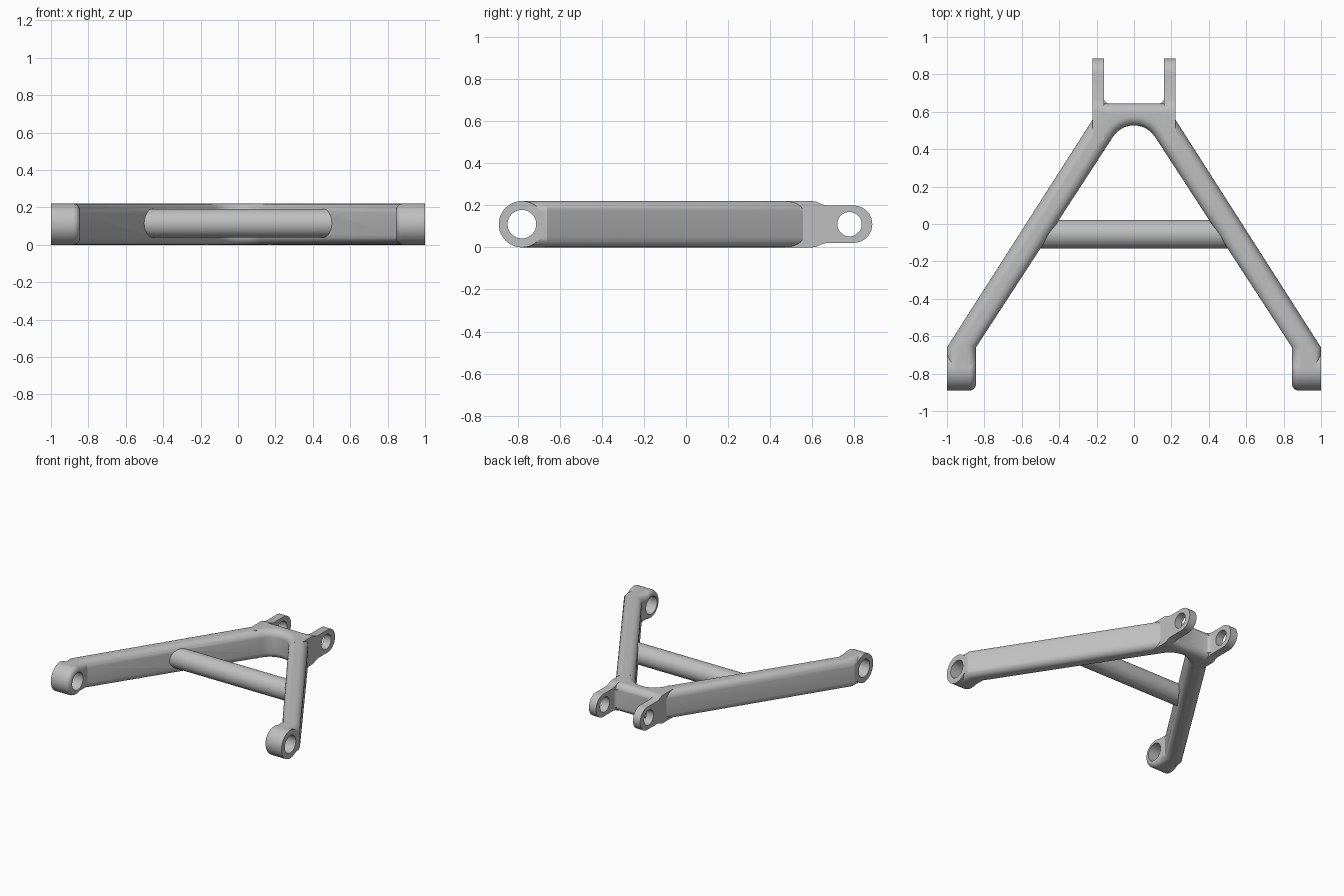
import bpy, bmesh
from math import pi, sin, cos, atan2

if "Cube" in bpy.data.objects:
    bpy.data.objects.remove(bpy.data.objects["Cube"], do_unlink=True)

metal = bpy.data.materials.new("grey metal")
metal.use_nodes = True
GREY = (0.52, 0.52, 0.52, 1)
metal.diffuse_color = GREY
for node in metal.node_tree.nodes:
    if node.type == "BSDF_PRINCIPLED":
        node.inputs["Base Color"].default_value = GREY

MID = 0.11          # half height of the arm


def arc(cx, cy, r, a0, a1, n):
    return [(cx + r * cos(a0 + (a1 - a0) * i / n), cy + r * sin(a0 + (a1 - a0) * i / n))
            for i in range(n + 1)]


def circle(cx, cy, r, n=56):
    return arc(cx, cy, r, 0, 2 * pi, n)[:-1]


def prism(name, pts, axis, lo, hi, bevel=0, rim=None):
    """Extrude a profile along x (points are y, z) or z (points are x, y)."""
    def put(p, h):
        return (h, p[0], p[1]) if axis == "x" else (p[0], p[1], h)
    bm = bmesh.new()
    a = [bm.verts.new(put(p, lo)) for p in pts]
    b = [bm.verts.new(put(p, hi)) for p in pts]
    bm.faces.new(a)
    bm.faces.new(b)
    n = len(pts)
    for i in range(n):
        j = (i + 1) % n
        bm.faces.new((a[i], a[j], b[j], b[i]))
    bmesh.ops.recalc_face_normals(bm, faces=bm.faces)
    if bevel:
        edges = [e for e in bm.edges if rim(e.verts[0].co, e.verts[1].co)]
        bmesh.ops.bevel(bm, geom=edges, offset=bevel, segments=6, profile=0.5,
                        affect="EDGES", clamp_overlap=True)
    mesh = bpy.data.meshes.new(name)
    bm.to_mesh(mesh)
    bm.free()
    mesh.materials.append(metal)
    ob = bpy.data.objects.new(name, mesh)
    bpy.context.collection.objects.link(ob)
    return ob


def combine(target, tool, operation):
    mod = target.modifiers.new(operation.lower(), "BOOLEAN")
    mod.operation = operation
    mod.solver = "EXACT"
    mod.object = tool
    tool.hide_render = True
    with bpy.context.temp_override(object=target, active_object=target):
        bpy.ops.object.modifier_apply(modifier=mod.name)
    bpy.data.objects.remove(tool, do_unlink=True)


# A-shaped frame with rounded rims and a curved crotch
END = -0.78
outer = [(1, END), (1, -0.66), (0.22, 0.56), (0.22, 0.645)]
crotch = arc(0, 0.393, 0.134, 0.577, pi - 0.577, 20)
inner = [(-0.845, -0.66), (-0.845, END)]
outline = (outer + [(-x, y) for x, y in reversed(outer)]
           + list(reversed(inner)) + list(reversed(crotch))
           + [(-x, y) for x, y in inner])


def frame_rim(p, q):
    at_end = p.y < END + 0.01 and q.y < END + 0.01
    return abs(p.z - q.z) < 0.001 and not at_end


frame = prism("wishbone_frame", outline, "z", 0, 2 * MID, 0.05, frame_rim)

# Cheek and mounting tab profile, top half then mirrored bottom half
TAB_R = 0.0885
upper = [(0.45, MID), (0.6, MID), (0.62, 0.107), (0.645, 0.095), (0.67, TAB_R)]
upper += arc(0.797, 0, TAB_R, pi / 2, 0, 14)
half = upper + [(y, -z) for y, z in reversed(upper[:-1])]
tab_profile = [(y, z + MID) for y, z in half]

for s in (-1, 1):
    def span(a, b):
        return sorted((s * a, s * b))

    # Front bushing boss, rounded on its inner rim
    def inner_rim(p, q):
        return abs(p.x) < 0.85 and abs(q.x) < 0.85
    boss = prism("boss", circle(END, MID, MID), "x", *span(0.845, 1), 0.035, inner_rim)
    combine(frame, boss, "UNION")

    # Rear tab with its cheek
    tab = prism("tab", tab_profile, "x", *span(0.16, 0.222))
    combine(frame, tab, "UNION")

    # Small fillet between tab and hub
    curve = arc(0.13, 0.675, 0.032, -pi / 2, 0, 6)
    fillet = prism("fillet", [(s * x, y) for x, y in curve + [(0.18, 0.675), (0.18, 0.62), (0.13, 0.62)]],
                   "z", 0.04, 2 * MID - 0.04)
    combine(frame, fillet, "UNION")

# Round crossbar between the arms
crossbar = prism("crossbar", circle(-0.055, 0.115, 0.077), "x", -0.53, 0.53)
combine(frame, crossbar, "UNION")

# Pivot holes through the bosses and the tabs
for y, r in ((END, 0.068), (0.777, 0.058)):
    combine(frame, prism("hole_cutter", circle(y, MID, r), "x", -1.2, 1.2), "DIFFERENCE")

bpy.ops.object.select_all(action="DESELECT")
frame.select_set(True)
bpy.context.view_layer.objects.active = frame
bpy.ops.object.shade_smooth_by_angle(angle=0.5)
